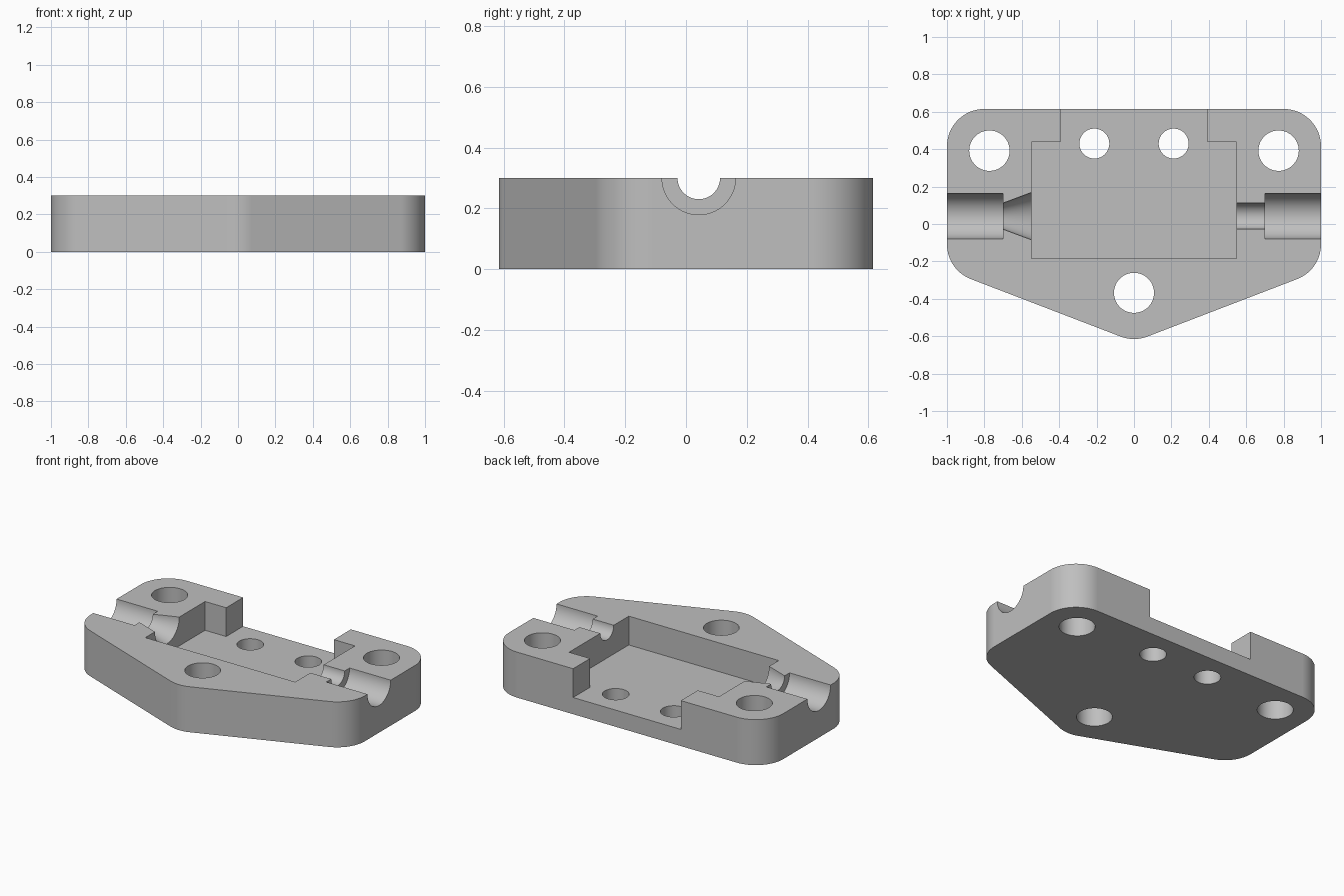
import bpy
import bmesh
from math import sin, cos, pi, radians, atan2
from mathutils import Matrix

if "Cube" in bpy.data.objects:
    bpy.data.objects.remove(bpy.data.objects["Cube"], do_unlink=True)

HEIGHT = 0.30        # block thickness
FLOOR = 0.11         # pocket floor level
CORNER = 0.20        # outline corner radius
CHANNEL_Y = 0.042    # channel axis

grey = bpy.data.materials.new("plain grey")
grey.use_nodes = True
grey.diffuse_color = (0.52, 0.52, 0.52, 1)
grey.node_tree.nodes["Principled BSDF"].inputs["Base Color"].default_value = grey.diffuse_color


def make_object(name, bm):
    bmesh.ops.recalc_face_normals(bm, faces=bm.faces)
    mesh = bpy.data.meshes.new(name)
    bm.to_mesh(mesh)
    bm.free()
    mesh.materials.append(grey)
    obj = bpy.data.objects.new(name, mesh)
    bpy.context.collection.objects.link(obj)
    return obj


def prism(name, outline, z0, z1):
    bm = bmesh.new()
    face = bm.faces.new([bm.verts.new((x, y, z0)) for x, y in outline])
    top = bmesh.ops.extrude_face_region(bm, geom=[face])["geom"]
    verts = [v for v in top if isinstance(v, bmesh.types.BMVert)]
    bmesh.ops.translate(bm, verts=verts, vec=(0, 0, z1 - z0))
    return make_object(name, bm)


def arc(cx, cy, r, start, end, steps=16):
    angles = [start + (end - start) * i / steps for i in range(steps + 1)]
    return [(cx + r * cos(a), cy + r * sin(a)) for a in angles]


def hole(name, x, y, r):
    return prism(name, arc(x, y, r, 0, 2 * pi, 64)[:-1], -0.1, HEIGHT + 0.1)


def channel(name, profile):
    """Revolve (x, radius) points about the channel axis."""
    bm = bmesh.new()
    steps = 64
    rings = [[bm.verts.new((x, CHANNEL_Y + r * cos(2 * pi * i / steps),
                            HEIGHT + r * sin(2 * pi * i / steps)))
              for i in range(steps)] for x, r in profile]
    for a, b in zip(rings, rings[1:]):
        for i in range(steps):
            j = (i + 1) % steps
            bm.faces.new((a[i], a[j], b[j], b[i]))
    bm.faces.new(rings[0])
    bm.faces.new(rings[-1])
    return make_object(name, bm)


# Five-sided plate with rounded corners
side_x, back_y, side_y, tip_y = 0.80, 0.415, -0.108, -0.415
slope = atan2(side_y - tip_y, side_x)
right_half = (arc(0, tip_y, CORNER, -pi / 2, -pi / 2 + slope, 8)
              + arc(side_x, side_y, CORNER, -pi / 2 + slope, 0)
              + arc(side_x, back_y, CORNER, 0, pi / 2))
left_half = [(-x, y) for x, y in reversed(right_half[1:])]
block = prism("mounting_block", right_half + left_half, 0, HEIGHT)

# Stepped pocket, open at the back
half_pocket = [(0.547, -0.185), (0.547, 0.438), (0.393, 0.438), (0.393, 0.8)]
pocket = half_pocket + [(-x, y) for x, y in reversed(half_pocket)]
cutters = [prism("pocket_cutter", pocket, FLOOR, HEIGHT + 0.1)]

# Mounting holes and small floor holes
for name, x, y, r in [("back_hole", 0.773, 0.392, 0.108),
                      ("floor_hole", 0.212, 0.43, 0.08)]:
    for side in (-1, 1):
        cutters.append(hole(name + "_cutter", side * x, y, r))
cutters.append(hole("front_hole_cutter", 0, -0.368, 0.107))

# Half-round side channels: flared on one side, straight on the other
cutters.append(channel("flared_channel_cutter",
                       [(-1.1, 0.121), (-0.7, 0.121), (-0.7, 0.07),
                        (-0.547, 0.127), (-0.5, 0.127)]))
cutters.append(channel("straight_channel_cutter",
                       [(1.1, 0.121), (0.7, 0.121), (0.7, 0.07), (0.5, 0.07)]))

# Cut everything out of the block
bpy.ops.object.select_all(action="DESELECT")
block.select_set(True)
bpy.context.view_layer.objects.active = block
for cutter in cutters:
    cutter.hide_render = True
    mod = block.modifiers.new("cut", "BOOLEAN")
    mod.operation = "DIFFERENCE"
    mod.solver = "EXACT"
    mod.object = cutter
    bpy.ops.object.modifier_apply(modifier=mod.name)
    bpy.data.objects.remove(cutter, do_unlink=True)

# Smooth curved walls, keep the edges crisp
bpy.ops.object.shade_smooth_by_angle(angle=radians(25))
normals = block.modifiers.new("even normals", "WEIGHTED_NORMAL")
normals.keep_sharp = True
